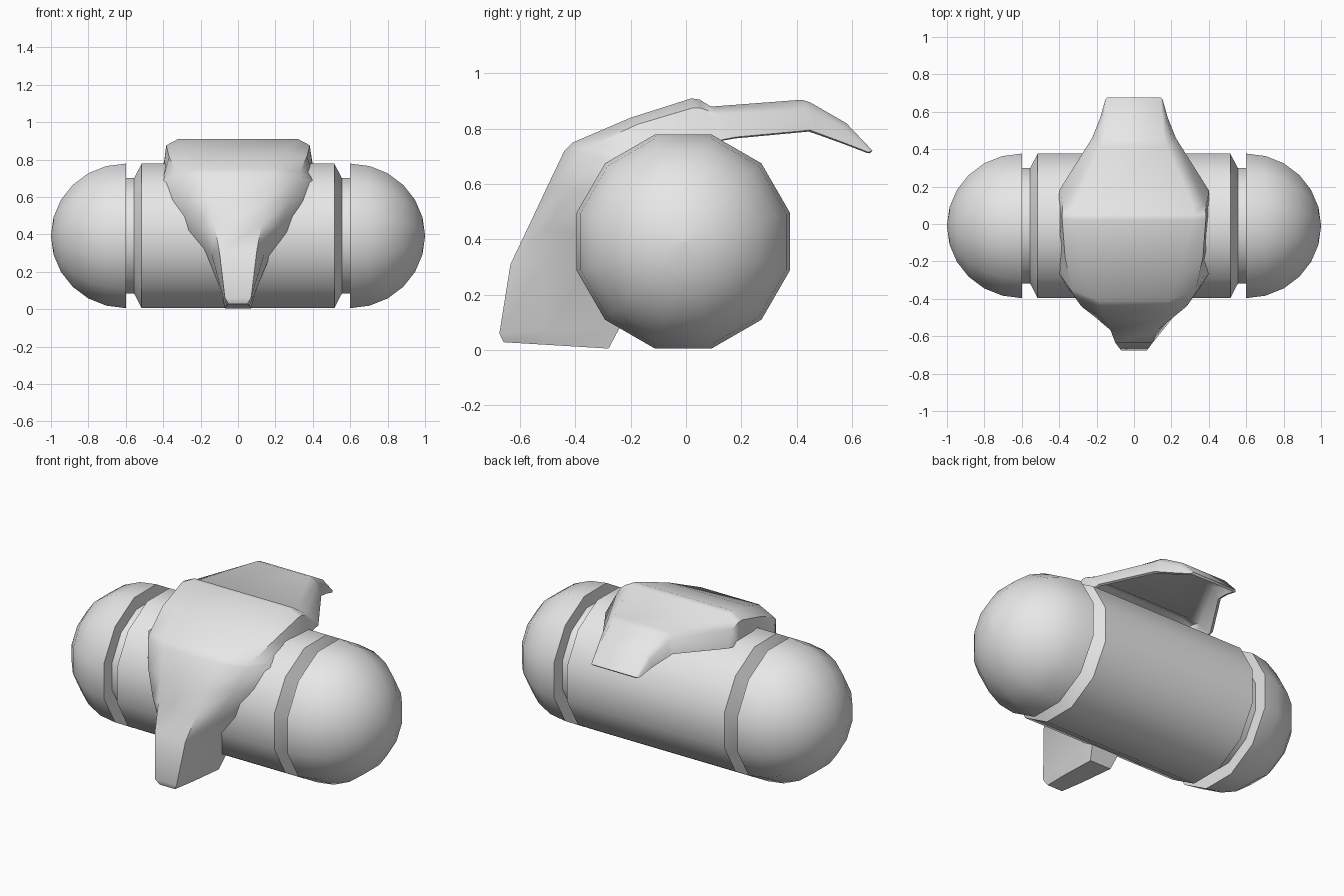
import bpy
import bmesh
import math
from mathutils import Vector

if "Cube" in bpy.data.objects:
    bpy.data.objects.remove(bpy.data.objects["Cube"], do_unlink=True)

SIDES = 12
AXIS_Y, AXIS_Z = -0.01, 0.392
RADIUS = 0.4

grey = bpy.data.materials.new("plain_grey")
grey.use_nodes = True
grey.diffuse_color = (0.8, 0.8, 0.8, 1)
grey.node_tree.nodes["Principled BSDF"].inputs["Base Color"].default_value = (0.8, 0.8, 0.8, 1)


def finish(name, bm, angle, thickness=0):
    """Turn a bmesh into a shaded object, optionally with a shell thickness."""
    mesh = bpy.data.meshes.new(name)
    bm.to_mesh(mesh)
    bm.free()
    mesh.materials.append(grey)
    obj = bpy.data.objects.new(name, mesh)
    bpy.context.collection.objects.link(obj)
    bpy.ops.object.select_all(action='DESELECT')
    obj.select_set(True)
    bpy.context.view_layer.objects.active = obj
    if thickness:
        shell = obj.modifiers.new("shell", 'SOLIDIFY')
        shell.thickness = thickness
        shell.offset = -1
        bpy.ops.object.modifier_apply(modifier=shell.name)
    bpy.ops.object.shade_smooth_by_angle(angle=math.radians(angle))
    return obj


def bridge(bm, lower, upper, closed):
    count = len(lower)
    for j in range(count if closed else count - 1):
        k = (j + 1) % count
        bm.faces.new((lower[j], lower[k], upper[k], upper[j]))


def turned_part(name, profile):
    """Sweep (x, radius) points around the long horizontal axis."""
    bm = bmesh.new()
    rings = []
    for x, r in profile:
        ring = []
        for i in range(SIDES):
            a = math.tau * (i + 0.5) / SIDES
            ring.append(bm.verts.new((x, AXIS_Y + r * math.cos(a), AXIS_Z + r * math.sin(a))))
        rings.append(ring)
    for lower, upper in zip(rings, rings[1:]):
        bridge(bm, lower, upper, True)
    bm.faces.new(rings[0])
    bm.faces.new(rings[-1])
    bmesh.ops.remove_doubles(bm, verts=bm.verts, dist=0.0005)
    bmesh.ops.recalc_face_normals(bm, faces=bm.faces)
    return finish(name, bm, 35)


# Barrel with chamfered ends and a narrow neck on each side
half = [(0.515, RADIUS), (0.555, 0.32), (0.61, 0.32)]
turned_part("barrel", [(-x, r) for x, r in reversed(half)] + half)

# Domed end caps
for side, name in ((1, "left_dome"), (-1, "right_dome")):
    steps = [math.radians(15 * i) for i in range(6)]
    dome = [(side * (0.6 + RADIUS * math.sin(a)), RADIUS * math.cos(a)) for a in steps]
    turned_part(name, dome + [(side * 1.0, 0.004)])

# Crest: ridge point, hem point and shoulder bulge for each section,
# running from the front foot, over the barrel, to the rear tip
sections = [
    ((0.05, -0.66, 0.028), (0.07, -0.28, 0.005), 0.2),
    ((0.07, -0.675, 0.06), (0.09, -0.24, 0.08), 0.2),
    ((0.1, -0.635, 0.31), (0.17, -0.36, 0.28), 0.2),
    ((0.125, -0.568, 0.45), (0.27, -0.385, 0.42), 0.2),
    ((0.15, -0.507, 0.58), (0.36, -0.33, 0.58), 0.25),
    ((0.18, -0.44, 0.72), (0.4, -0.265, 0.69), 0.3),
    ((0.19, -0.41, 0.75), (0.4, -0.23, 0.7), 0.35),
    ((0.26, -0.2, 0.84), (0.4, -0.1, 0.73), 0.55),
    ((0.32, 0.02, 0.91), (0.4, 0.05, 0.74), 0.6),
    ((0.32, 0.05, 0.905), (0.4, 0.08, 0.75), 0.6),
    ((0.32, 0.09, 0.88), (0.4, 0.18, 0.77), 0.5),
    ((0.17, 0.42, 0.905), (0.23, 0.45, 0.795), 0.4),
    ((0.165, 0.45, 0.895), (0.22, 0.47, 0.787), 0.4),
    ((0.15, 0.58, 0.82), (0.18, 0.57, 0.75), 0.3),
    ((0.145, 0.675, 0.72), (0.155, 0.66, 0.715), 0.2),
]
bm = bmesh.new()
rows = []
for ridge, hem, bulge in sections:
    p, q = Vector(ridge), Vector(hem)
    corner = Vector((q.x, p.y, p.z))
    shoulder = ((p + q) / 2).lerp(corner, bulge)
    right = [Vector((-v.x, v.y, v.z)) for v in (q, shoulder, p)]
    rows.append([bm.verts.new(v) for v in right + [p, shoulder, q]])
for lower, upper in zip(rows, rows[1:]):
    bridge(bm, lower, upper, False)

# Close the foot underneath and behind
bm.faces.new(list(reversed(rows[0])))
bm.faces.new((rows[0][-1], rows[0][0], rows[1][0], rows[1][-1]))
finish("crest", bm, 48, 0.015)
